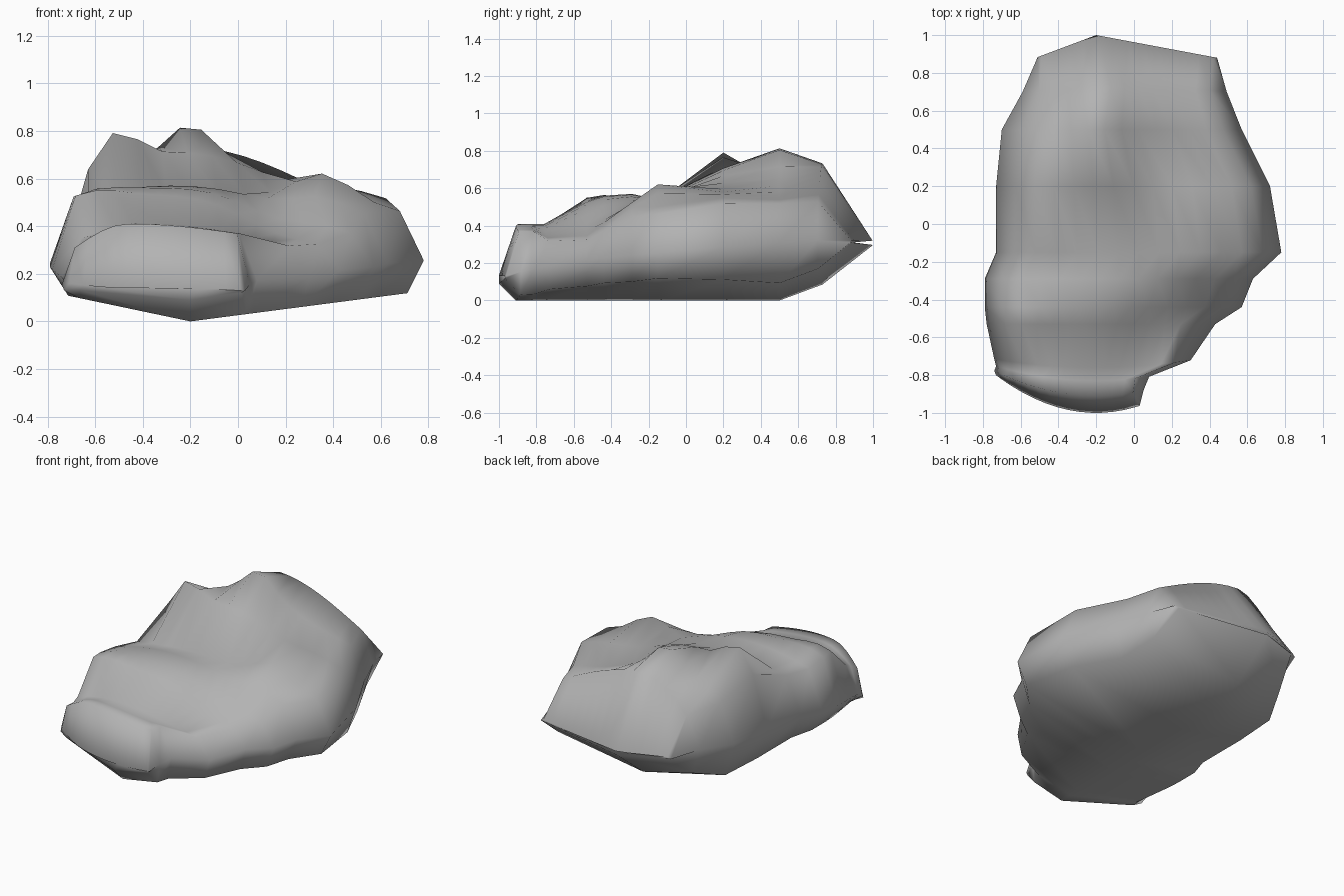
import bpy
import bmesh
from math import sin, pi, exp, hypot

cube = bpy.data.objects.get("Cube")
if cube:
    bpy.data.objects.remove(cube, do_unlink=True)

KEEL_X = -.2
STEPS = 12
CREST = 4 / STEPS

# Nose to tail: y, left edge, right edge, then left shoulder, crest and right shoulder heights
stations = [
    (-1, -.73, .03, .16, .14, .13),
    (-.91, -.74, .05, .31, .41, .37),
    (-.83, -.73, .08, .33, .41, .37),
    (-.76, -.74, .3, .35, .41, .32),
    (-.53, -.78, .43, .5, .53, .34),
    (-.44, -.79, .57, .5, .56, .37),
    (-.29, -.79, .63, .5, .57, .43),
    (-.15, -.73, .78, .5, .54, .46),
    (.2, -.73, .72, .55, .71, .52),
    (.5, -.7, .57, .56, .71, .53),
    (.73, -.59, .49, .53, .73, .53),
    (1, -.51, .44, .32, .32, .32),
]

# Local peaks and hollows: x, y, height, radius
mounds = [
    (-.52, .2, .18, .13),
    (-.2, .5, .12, .12),
    (.36, -.13, .12, .17),
    (-.6, -.5, .04, .15),
    (.15, -.46, -.05, .18),
    (.2, .33, -.08, .24),
]


def top_height(u, x, y, left, crest, right):
    """Rounded rise from each shoulder to the crest, plus the mounds."""
    if u < CREST:
        edge, rise = left, u / CREST
    else:
        edge, rise = right, (1 - u) / (1 - CREST)
    z = edge + (crest - edge) * sin(rise * pi / 2)
    for mound_x, mound_y, height, radius in mounds:
        z += height * exp(-(hypot(x - mound_x, y - mound_y) / radius) ** 2)
    return z


def section(y, left_x, right_x, *heights):
    """Closed cross-section loop: belly, right rim, rugged top, left rim."""
    nose, tail = max(0, -.55 - y), max(0, y - .5)
    keel = .9 * tail ** 1.6 + max(0, -.91 - y)
    rim = .27 + .09 * y - .05 * y ** 4
    inset = .1 - .08 * y ** 6

    def belly(edge, reach, slope):
        x = KEEL_X + (edge - KEEL_X) * reach
        return x, min(rim, keel + slope * abs(x - KEEL_X))

    def bowed(x):
        side = x - KEEL_X
        taper = 1.5 * max(-side, side / 2)
        return y + 3.5 * nose ** 2 * side ** 2 - taper * tail ** 2

    loop = [(KEEL_X, keel), belly(right_x, .93, .13), (right_x, rim)]
    for step in range(STEPS, -1, -1):
        u = step / STEPS
        x = left_x + inset + (right_x - left_x - 2 * inset) * u
        loop.append((x, top_height(u, x, y, *heights)))
    loop += [(left_x, rim), belly(left_x, .87, .21)]
    return [(x, bowed(x), z) for x, z in loop]


# Skin the sections into one closed boulder
bm = bmesh.new()
rings = [[bm.verts.new(point) for point in section(*row)] for row in stations]
for ring, following in zip(rings, rings[1:]):
    for i in range(len(ring)):
        bm.faces.new((ring[i - 1], ring[i], following[i], following[i - 1]))
bm.faces.new(rings[0])
bm.faces.new(rings[-1])
bmesh.ops.recalc_face_normals(bm, faces=bm.faces)
mesh = bpy.data.meshes.new("boulder")
bm.to_mesh(mesh)
bm.free()
for face in mesh.polygons:
    face.use_smooth = True

# Plain stone colour
stone = bpy.data.materials.new("stone_grey")
stone.use_nodes = True
colour = (.45, .45, .45, 1)
stone.diffuse_color = colour
stone.node_tree.nodes["Principled BSDF"].inputs["Base Color"].default_value = colour
mesh.materials.append(stone)

boulder = bpy.data.objects.new("boulder", mesh)
bpy.context.scene.collection.objects.link(boulder)
